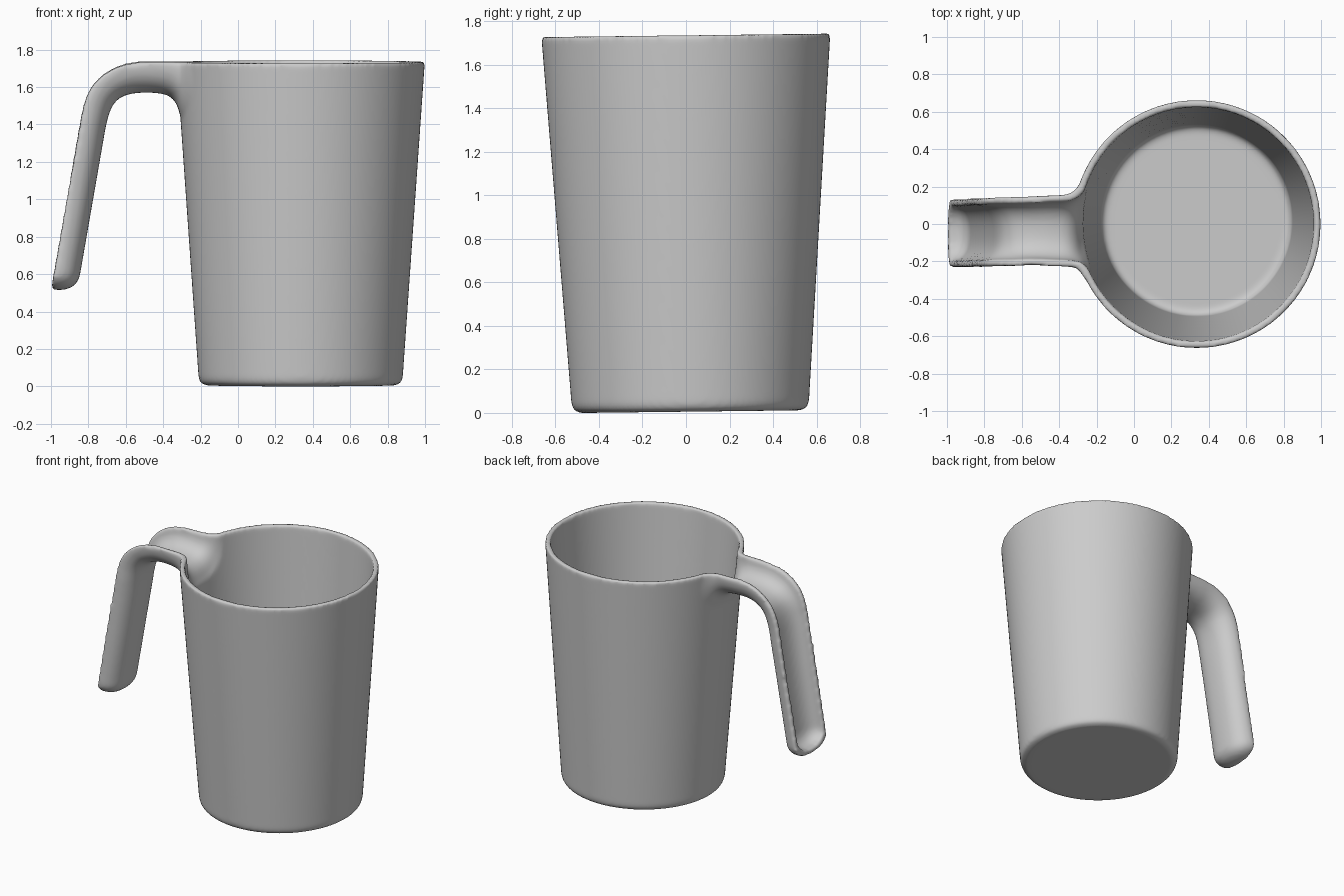
import bpy, bmesh, math
from mathutils import Matrix

default = bpy.data.objects.get("Cube")
if default:
    bpy.data.objects.remove(default, do_unlink=True)

CX, CY = 0.335, 0.02      # cup axis
WALL = 0.037              # wall thickness

grey = bpy.data.materials.new("light grey plastic")
grey.use_nodes = True
grey.diffuse_color = (0.6, 0.6, 0.6, 1)
grey.node_tree.nodes["Principled BSDF"].inputs["Base Color"].default_value = (0.6, 0.6, 0.6, 1)


def loft(name, rings):
    """Closed solid through a list of equal-sized rings."""
    bm = bmesh.new()
    loops = [[bm.verts.new(p) for p in ring] for ring in rings]
    n = len(loops[0])
    for a, b in zip(loops, loops[1:]):
        for i in range(n):
            j = (i + 1) % n
            bm.faces.new((a[i], a[j], b[j], b[i]))
    bm.faces.new(loops[0])
    bm.faces.new(loops[-1])
    bmesh.ops.recalc_face_normals(bm, faces=bm.faces)
    me = bpy.data.meshes.new(name)
    bm.to_mesh(me)
    bm.free()
    ob = bpy.data.objects.new(name, me)
    bpy.context.collection.objects.link(ob)
    return ob


def lathe(name, profile, sides=128):
    rings = []
    for r, z in profile:
        rings.append([(CX + r * math.cos(2 * math.pi * i / sides),
                       CY + r * math.sin(2 * math.pi * i / sides), z) for i in range(sides)])
    return loft(name, rings)


def catmull(keys, steps=5):
    """Smoothly interpolate tuples of numbers."""
    out = []
    for k in range(len(keys) - 1):
        p0, p1, p2, p3 = (keys[max(0, min(len(keys) - 1, k + o))] for o in (-1, 0, 1, 2))
        for s in range(steps):
            t = s / steps
            out.append(tuple(0.5 * (2 * b + (c - a) * t + (2 * a - 5 * b + 4 * c - d) * t * t
                                    + (3 * b - a - 3 * c + d) * t ** 3)
                             for a, b, c, d in zip(p0, p1, p2, p3)))
    return out + [keys[-1]]


# Handle stations: rim x, rim z, tilt of the section, half width, depth, centre y, inset, x shift
Z = 1.73
BEND = [
    (-0.20, Z, 0, 0.38, 0.42, 0.02, 0.03, 0.035),
    (-0.25, Z, 0, 0.30, 0.39, 0.01, 0.03, 0.035),
    (-0.30, Z, 0, 0.222, 0.31, 0.0, 0.03, 0.03),
    (-0.33, Z, 0, 0.202, 0.225, -0.01, 0.034, 0.02),
    (-0.37, Z, 0, 0.193, 0.183, -0.015, WALL, 0.01),
    (-0.43, Z, 0, 0.19, 0.168, -0.015, WALL, 0),
    (-0.50, Z, 0, 0.187, 0.165, -0.015, WALL, 0),
    (-0.58, 1.724, 12, 0.185, 0.165, -0.017, WALL, 0),
    (-0.66, 1.697, 28, 0.185, 0.16, -0.02, WALL, 0),
    (-0.735, 1.65, 45, 0.185, 0.155, -0.022, WALL, 0),
    (-0.79, 1.585, 60, 0.185, 0.15, -0.025, WALL, 0),
    (-0.822, 1.51, 71, 0.185, 0.145, -0.027, WALL, 0),
    (-0.842, 1.42, 78, 0.185, 0.14, -0.03, WALL, 0),
    (-0.86, 1.32, 80, 0.185, 0.14, -0.03, WALL, 0),
]
TIP = (-1.0, 0.515)


def handle(name, inner):
    """Sweep a U section; the inner version is the trough that gets cut out."""
    stations = catmull(BEND)
    x0, z0 = BEND[-1][:2]
    length = math.hypot(TIP[0] - x0, TIP[1] - z0) - (WALL if inner else 0)
    ux, uz = TIP[0] - x0, TIP[1] - z0
    norm = math.hypot(ux, uz)
    ux, uz = ux / norm, uz / norm
    round_len = 0.11
    # straight leg, then a rounded tip
    dist = [length * 0.3, length * 0.6, length - round_len]
    dist += [length - round_len * (1 - math.sin(math.radians(a))) for a in range(10, 90, 10)] + [length - 0.0005]
    rings = []
    for s in stations:
        rings.append((s, 1.0))
    for d in dist:
        q = max(0.0, (d - (length - round_len)) / round_len)
        taper = max(0.12, (1 - q ** 2.4) ** (1 / 2.4))
        rings.append(((x0 + ux * d, z0 + uz * d, 80, 0.183, 0.14, -0.03 - 0.015 * d / length, WALL, 0), taper))
    result = []
    for (x, z, tilt, w, depth, yc, inset, shift), taper in rings:
        if inner:
            w, depth, x = w - inset, depth - inset, x + shift
        w, depth = w * taper, depth * taper
        a = math.radians(tilt)
        section = []
        for i in range(25):
            c, sn = math.cos(math.pi * i / 24), math.sin(math.pi * i / 24)
            section.append((math.copysign(abs(c) ** 0.85, c) * w, max(0, sn) ** 0.85 * depth))
        if inner:
            section += [(-w, -0.12), (w, -0.12)]
        result.append([(x + v * math.sin(a), yc + u, z - v * math.cos(a)) for u, v in section])
    return loft(name, result)


# Cup body, handle and the two hollows
cup = lathe("measuring_cup", [(0.505, 0), (0.525, 0.006), (0.54, 0.02), (0.546, 0.045), (0.664, Z)])
grip = handle("handle_solid", False)
cavity = lathe("cup_hollow", [(0.48, 0.045), (0.5, 0.055), (0.512, 0.08), (0.627, Z), (0.634, Z + 0.1)])
trough = handle("handle_hollow", True)
helpers = [grip, cavity, trough]

for helper, op in zip(helpers, ("UNION", "DIFFERENCE", "DIFFERENCE")):
    helper.hide_render = True
    m = cup.modifiers.new(helper.name, "BOOLEAN")
    m.operation, m.solver, m.object = op, "EXACT", helper

# Blend the joins and round the rim
m = cup.modifiers.new("blend", "REMESH")
m.mode, m.voxel_size = "VOXEL", 0.0135
m = cup.modifiers.new("soften", "SMOOTH")
m.factor, m.iterations = 0.5, 6

bpy.context.view_layer.update()
graph = bpy.context.evaluated_depsgraph_get()
mesh = bpy.data.meshes.new_from_object(cup.evaluated_get(graph))
cup.modifiers.clear()
cup.data = mesh
for helper in helpers:
    bpy.data.objects.remove(helper, do_unlink=True)

# The cup leans very slightly towards the front
mesh.transform(Matrix.Rotation(0.012, 4, "X"))
low = min(v.co.z for v in mesh.vertices)
mesh.transform(Matrix.Translation((0, 0, -low)))
mesh.materials.clear()
mesh.materials.append(grey)
for p in mesh.polygons:
    p.use_smooth = True
    p.material_index = 0
